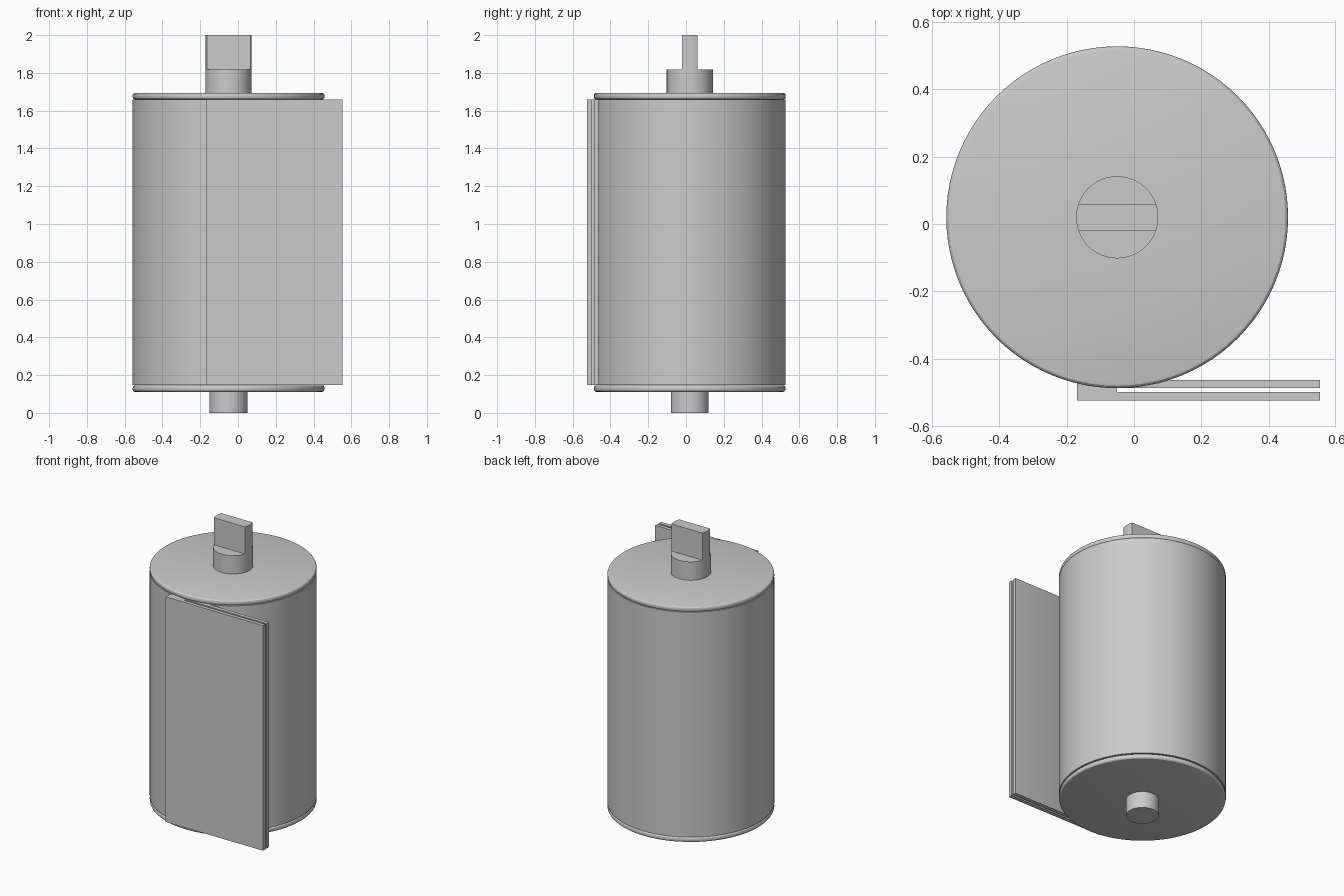
import bpy, bmesh, math

if "Cube" in bpy.data.objects:
    bpy.data.objects.remove(bpy.data.objects["Cube"])

CX, CY, R = -0.05, 0.02, 0.508      # canister axis and radius
Z0, Z1 = 0.148, 1.66                # body height range


def finish(bm, name, smooth=True):
    bmesh.ops.recalc_face_normals(bm, faces=bm.faces)
    me = bpy.data.meshes.new(name)
    bm.to_mesh(me)
    bm.free()
    ob = bpy.data.objects.new(name, me)
    bpy.context.collection.objects.link(ob)
    if smooth:
        bpy.ops.object.select_all(action='DESELECT')
        ob.select_set(True)
        bpy.context.view_layer.objects.active = ob
        bpy.ops.object.shade_smooth_by_angle(angle=math.radians(25))
    return ob


def lathe(name, profile, n=96):
    """Closed solid turned around the canister axis from (radius, z) points."""
    bm = bmesh.new()
    rings = [[bm.verts.new((CX + r * math.cos(2 * math.pi * i / n),
                            CY + r * math.sin(2 * math.pi * i / n), z))
              for i in range(n)] for r, z in profile]
    for a, b in zip(rings, rings[1:]):
        for i in range(n):
            j = (i + 1) % n
            bm.faces.new((a[i], a[j], b[j], b[i]))
    bm.faces.new(rings[0])
    bm.faces.new(rings[-1])
    return finish(bm, name)


def prism(name, outline, z0, z1):
    """Flat outline in xy, extruded upward."""
    bm = bmesh.new()
    face = bm.faces.new([bm.verts.new((x, y, z0)) for x, y in outline])
    top = bmesh.ops.extrude_face_region(bm, geom=[face])['geom']
    bmesh.ops.translate(bm, vec=(0, 0, z1 - z0),
                        verts=[v for v in top if isinstance(v, bmesh.types.BMVert)])
    return finish(bm, name)


def arc(r, a0, a1, n=10):
    return [(CX + r * math.cos(a0 + (a1 - a0) * i / n),
             CY + r * math.sin(a0 + (a1 - a0) * i / n)) for i in range(n + 1)]


# Main drum
lathe("canister_body", [(R, Z0), (R, Z1)])

# Rounded end caps
rim = [(0.494, 0), (0.501, 0.002), (0.506, 0.007), (0.508, 0.014), (0.508, 0.021),
       (0.506, 0.028), (0.501, 0.033), (0.494, 0.035)]
for name, base in (("bottom_cap", 0.111), ("top_cap", 1.659)):
    lathe(name, [(r, base + z) for r, z in rim])

# Spool ends
lathe("lower_spool_stub", [(0.1, 0.0), (0.1, 0.112)])
lathe("upper_spool_stub", [(0.122, 1.693), (0.122, 1.818)])

# Flat winding key with rounded edges, cut from the stub's circle
k = math.asin(0.04 / 0.122)
prism("winding_key", arc(0.122, -k, k) + arc(0.122, math.pi - k, math.pi + k), 1.818, 2.0)

# Outer lip plate, rooted on the drum
down = -math.pi / 2
left = down - math.asin(0.12 / R)
prism("outer_lip", [(-0.17, -0.525), (0.553, -0.525), (0.553, -0.5), (CX, -0.5)]
      + arc(R, down, left), Z0, Z1)

# Inner lip plate, tangent to the drum
right = -math.asin((CY + 0.463) / R)
prism("inner_lip", [(0.553, -0.488), (0.553, -0.463)] + arc(R, right, down), Z0, Z1)
